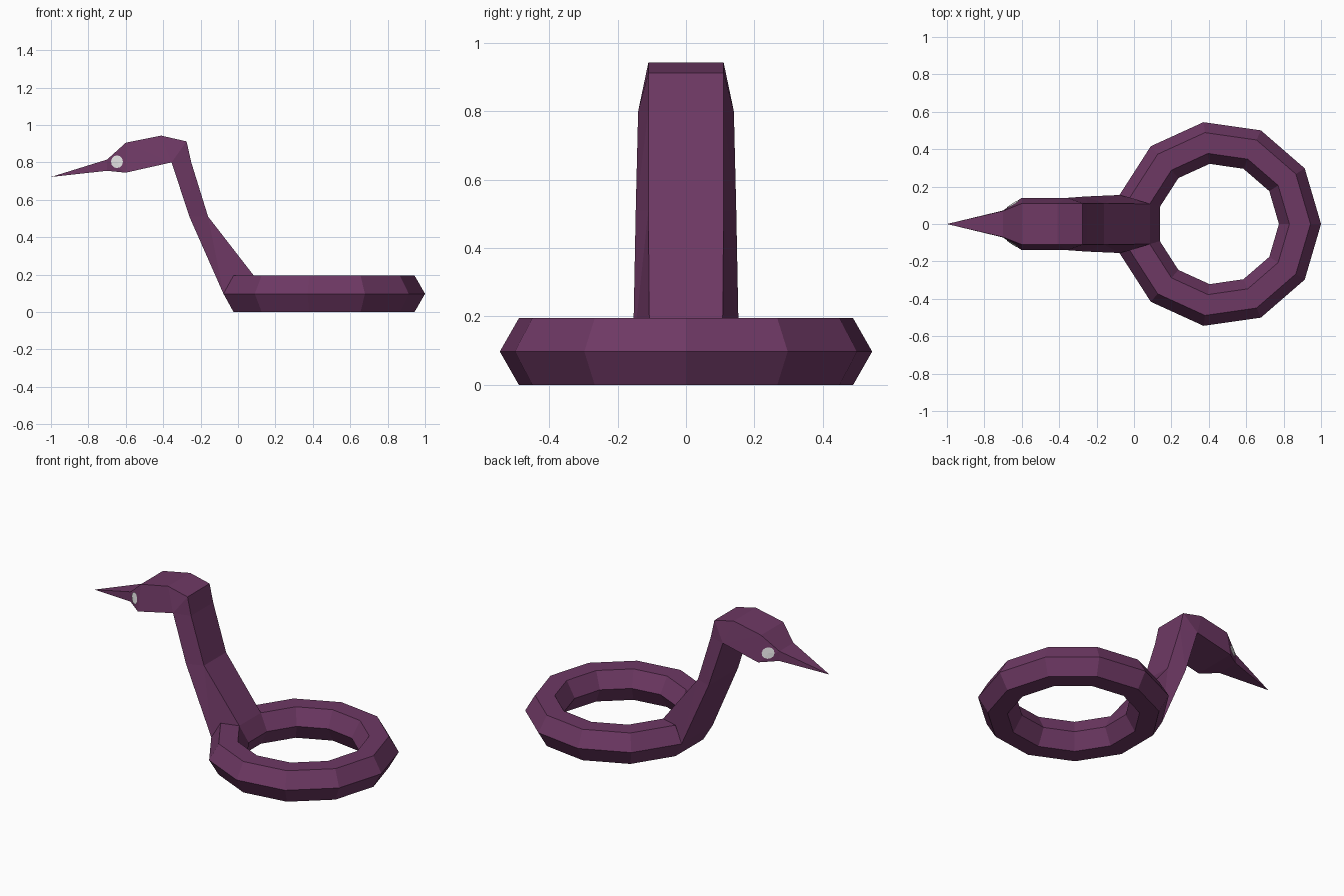
import bpy, bmesh, math
from mathutils import Vector
from mathutils.bvhtree import BVHTree

if "Cube" in bpy.data.objects:
    bpy.data.objects.remove(bpy.data.objects["Cube"])


def material(name, rgb):
    m = bpy.data.materials.new(name)
    m.diffuse_color = (*rgb, 1)
    m.use_nodes = True
    m.node_tree.nodes["Principled BSDF"].inputs["Base Color"].default_value = m.diffuse_color
    return m


def add_object(name, bm, mat):
    me = bpy.data.meshes.new(name)
    bm.to_mesh(me)
    ob = bpy.data.objects.new(name, me)
    me.materials.append(mat)
    bpy.context.collection.objects.link(ob)
    return ob


purple = material("plum purple", (0.155, 0.040, 0.127))
white = material("eye white", (0.75, 0.75, 0.75))

bm = bmesh.new()


def face(verts):
    """Make a face, dropping repeated corners."""
    unique = list(dict.fromkeys(verts))
    if len(unique) > 2:
        bm.faces.new(unique)


# float ring: 11 segments of a hexagonal tube
SEG, SIDES, R, r, CX = 11, 6, 0.4375, 0.1126, 0.45
rz = r * math.sin(math.pi / 3)
ring = []
for i in range(SEG):
    a = 2 * math.pi * i / SEG
    loop = []
    for k in range(SIDES):
        b = 2 * math.pi * k / SIDES
        d = R + r * math.cos(b)
        loop.append(bm.verts.new((CX + d * math.cos(a), d * math.sin(a), rz + r * math.sin(b))))
    ring.append(loop)
for i in range(SEG):
    p, q = ring[i], ring[(i + 1) % SEG]
    for k in range(SIDES):
        if i == 5 and k in (0, 1):      # opening where the neck grows out
            continue
        n = (k + 1) % SIDES
        face([p[k], q[k], q[n], p[n]])

# neck, head and beak: (x, z, half width) along the throat line and the back line
throat = [(-.26, .51, .147), (-.355, .80, .14), (-.355, .80, .14), (-.355, .80, .14),
          (-.60, .745, .14), (-.70, .755, .072), (-1, .722, 0)]
back = [(-.16, .51, .11), (-.25, .80, .11), (-.275, .912, .11), (-.41, .943, .11),
        (-.60, .905, .11), (-.70, .815, .07), (-1, .722, 0)]
cache = {}


def vert(p, s):
    key = (p[0], s * p[2], p[1])
    if key not in cache:
        cache[key] = bm.verts.new(key)
    return cache[key]


left, right = ring[5], ring[6]
rows = [(left[0], right[0], right[2], left[2])]
for t, b in zip(throat, back):
    rows.append((vert(t, 1), vert(t, -1), vert(b, -1), vert(b, 1)))
for p, q in zip(rows, rows[1:]):
    for j in range(4):
        n = (j + 1) % 4
        if len({p[j], p[n], q[j], q[n]}) > 2:
            face([p[j], p[n], q[n], q[j]])
for end in (left, right):               # small gussets at the neck base
    face([end[0], end[1], end[2]])
bmesh.ops.recalc_face_normals(bm, faces=bm.faces)
bmesh.ops.triangulate(bm, faces=[f for f in bm.faces if f.calc_center_median().x < -0.05])
add_object("bird_float_body", bm, purple)
tree = BVHTree.FromBMesh(bm)

# eyes: thin discs laid on the slanted cheeks
for name, s in (("eye_front", -1), ("eye_back", 1)):
    eb = bmesh.new()

    def on_cheek(x, z):
        hit, normal, _, _ = tree.ray_cast(Vector((x, s, z)), Vector((0, -s, 0)))
        return eb.verts.new(hit + normal * 0.004)

    centre = on_cheek(-.645, .803)
    rim = [on_cheek(-.645 + .032 * math.cos(a), .803 + .034 * math.sin(a))
           for a in (2 * math.pi * i / 12 for i in range(12))]
    for i in range(12):
        tri = [centre, rim[i], rim[(i + 1) % 12]]
        eb.faces.new(tri if s < 0 else tri[::-1])
    add_object(name, eb, white)
    eb.free()
bm.free()
